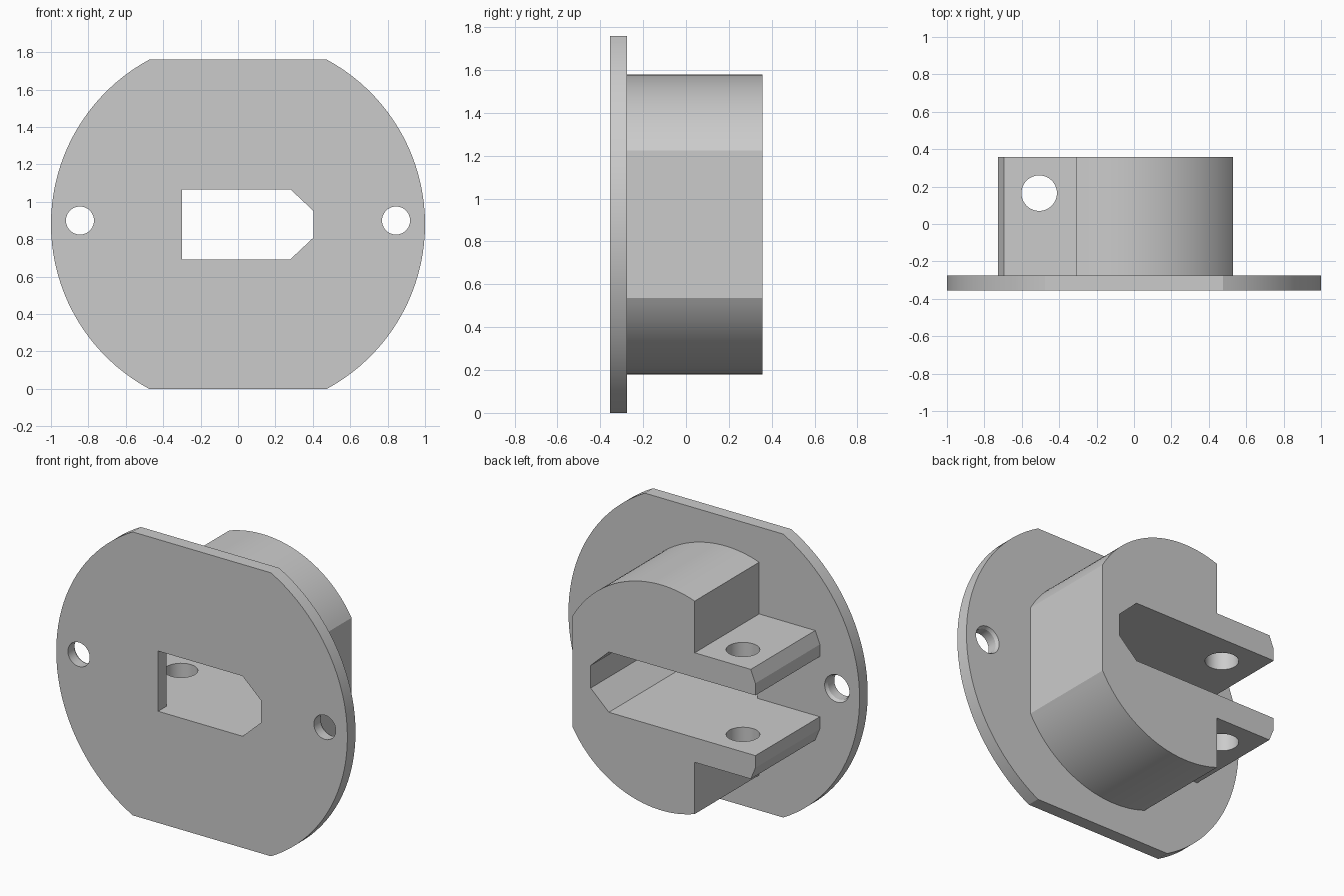
import bpy, bmesh, math
from mathutils import Matrix

cube = bpy.data.objects.get("Cube")
if cube:
    bpy.data.objects.remove(cube, do_unlink=True)

MID = 0.88                                  # height of the symmetry plane
FRONT, SEAT, BACK = -0.355, -0.275, 0.357   # plate front, plate back, housing back

grey = bpy.data.materials.new("plain grey")
grey.use_nodes = True
grey.diffuse_color = (0.6, 0.6, 0.6, 1)
grey.node_tree.nodes["Principled BSDF"].inputs["Base Color"].default_value = (0.6, 0.6, 0.6, 1)


def make_object(name, bm):
    bmesh.ops.recalc_face_normals(bm, faces=bm.faces)
    mesh = bpy.data.meshes.new(name)
    bm.to_mesh(mesh)
    bm.free()
    mesh.materials.append(grey)
    obj = bpy.data.objects.new(name, mesh)
    bpy.context.collection.objects.link(obj)
    return obj


def extrude(name, profile, y0, y1):
    """Extrude an (x, height above middle) outline along y."""
    bm = bmesh.new()
    face = bm.faces.new([bm.verts.new((x, y0, MID + h)) for x, h in profile])
    new = bmesh.ops.extrude_face_region(bm, geom=[face])["geom"]
    verts = [v for v in new if isinstance(v, bmesh.types.BMVert)]
    bmesh.ops.translate(bm, verts=verts, vec=(0, y1 - y0, 0))
    return make_object(name, bm)


def cone(name, r1, r2, depth, place):
    bm = bmesh.new()
    bmesh.ops.create_cone(bm, cap_ends=True, segments=48, radius1=r1, radius2=r2,
                          depth=depth, matrix=place)
    return make_object(name, bm)


def cut(obj, cutter):
    cutter.hide_render = True
    mod = obj.modifiers.new("cut", "BOOLEAN")
    mod.operation, mod.solver, mod.object = "DIFFERENCE", "EXACT", cutter
    bpy.context.view_layer.objects.active = obj
    bpy.ops.object.modifier_apply(modifier=mod.name)
    bpy.data.objects.remove(cutter, do_unlink=True)


def arc(cx, r, a0, a1, n):
    return [(cx + r * math.cos(a0 + (a1 - a0) * i / n),
             r * math.sin(a0 + (a1 - a0) * i / n)) for i in range(n + 1)]


def mirrored(half):
    """Close an upper half outline with its mirror image below."""
    return half + [(x, -h) for x, h in reversed(half)]


# Flange plate: disc with flat top and bottom
flat = math.asin(MID)
plate = extrude("flange_plate", arc(0, 1, -flat, flat, 40)
                + arc(0, 1, math.pi - flat, math.pi + flat, 40), FRONT, SEAT)

# Keyed window through the plate
key = [(0.405, 0.07), (0.28, 0.187)]
cut(plate, extrude("window_cutter", mirrored(key + [(-0.3, 0.187)]), FRONT - 0.1, SEAT + 0.1))

# Screw holes, slightly countersunk at the back
turn = Matrix.Rotation(-math.pi / 2, 4, "X")
for x in (-0.845, 0.845):
    spot = (x, SEAT, MID + 0.02)
    cut(plate, cone("screw_cutter", 0.075, 0.075, 0.4, Matrix.Translation(spot) @ turn))
    cut(plate, cone("sink_cutter", 0.06, 0.11, 0.1, Matrix.Translation(spot) @ turn))

# Housing: round block with a flat side, two chamfered ears and an open slot
centre, radius, side, ear_x, ear_h = -0.08, 0.7, 0.53, -0.31, 0.34
a_side = math.acos((side - centre) / radius)
a_ear = math.acos((ear_x - centre) / radius)
half = arc(centre, radius, a_side, a_ear, 32)
half += [(ear_x, ear_h), (-0.695, ear_h), (-0.727, 0.262), (-0.727, 0.187)]
half += list(reversed(key))
outline = half + [(x, -h) for x, h in reversed(half)]
housing = extrude("housing", outline, SEAT, BACK)

# Pin hole through both ears
cut(housing, cone("pin_cutter", 0.095, 0.095, 2,
                  Matrix.Translation((-0.507, 0.165, MID))))

# Smooth the curved walls, keep edges sharp
for obj in (plate, housing):
    bpy.ops.object.select_all(action="DESELECT")
    obj.select_set(True)
    bpy.context.view_layer.objects.active = obj
    bpy.ops.object.shade_smooth_by_angle(angle=math.radians(20))
